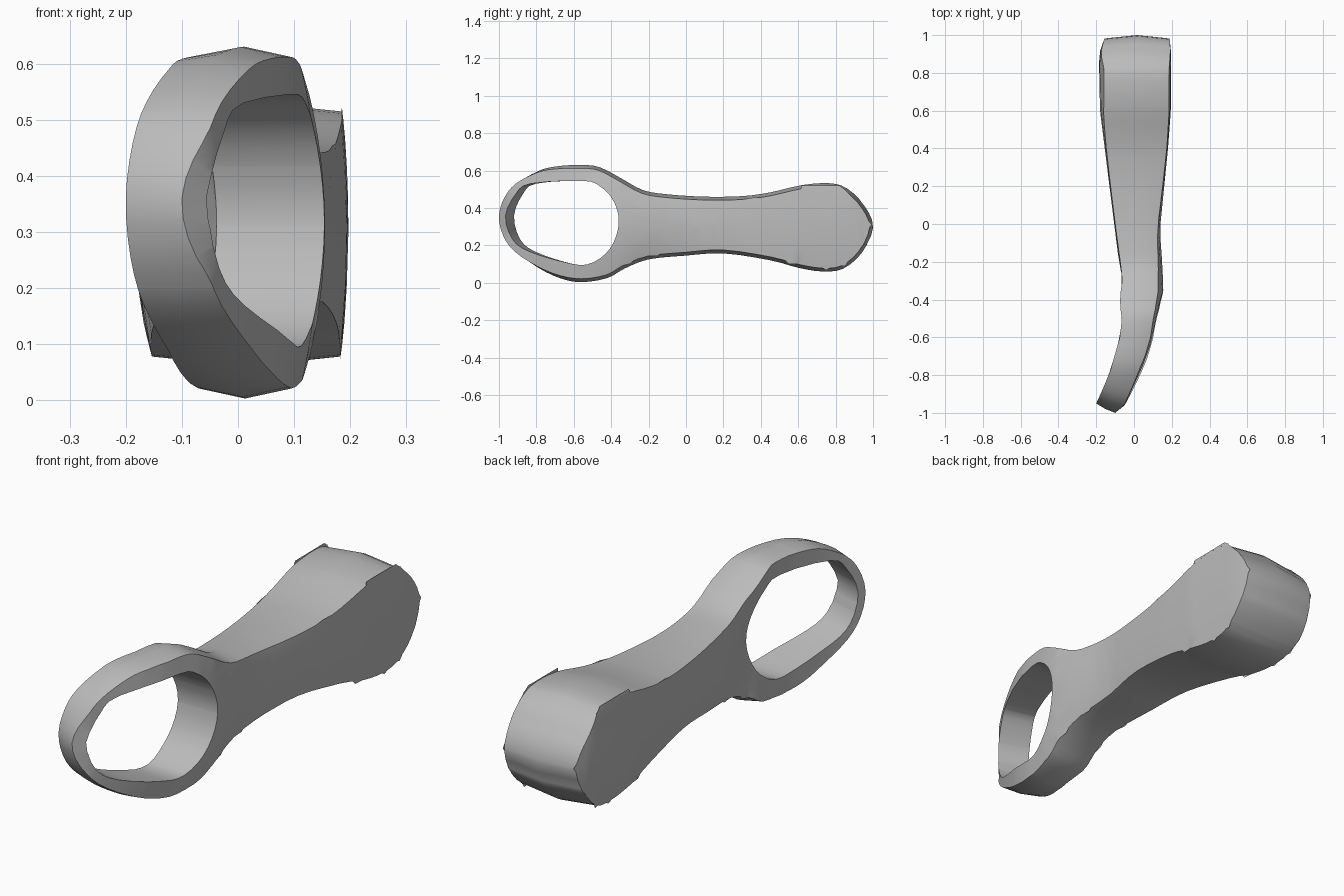
import bpy, bmesh
from mathutils import Vector

if "Cube" in bpy.data.objects:
    bpy.data.objects.remove(bpy.data.objects["Cube"])

# Silhouette of the handle and its finger hole, as (y, z)
OUTLINE = [(-1, .36), (-.97, .46), (-.91, .535), (-.8, .597), (-.7, .622), (-.56, .63),
           (-.46, .617), (-.35, .56), (-.23, .495), (-.1, .473), (.1, .46), (.3, .463),
           (.45, .483), (.62, .522), (.765, .532), (.86, .505), (.955, .41), (1, .295),
           (.94, .16), (.84, .075), (.73, .06), (.6, .08), (.45, .12), (.2, .157),
           (0, .145), (-.2, .125), (-.33, .075), (-.42, .025), (-.56, .003), (-.68, .025),
           (-.8, .08), (-.92, .165), (-.98, .255)]
HOLE = [(-.965, .36), (-.91, .475), (-.83, .53), (-.55, .545), (-.46, .515), (-.395, .45),
        (-.36, .35), (-.375, .245), (-.43, .155), (-.53, .097), (-.65, .11), (-.84, .168),
        (-.93, .235)]

# Side faces along y: (y, x at mid height, curvature towards top and bottom)
LEFT_SIDE = [(-1, -.1, 0), (-.96, -.05, .1), (-.9, -.015, .2), (-.8, .04, .3), (-.7, .085, .3),
             (-.6, .115, .3), (-.45, .145, .4), (-.35, .155, .5), (-.2, .15, .9), (-.1, .141, .8),
             (0, .14, .7), (.2, .16, .5), (.4, .18, .3), (.6, .195, .25), (.9, .197, .25),
             (1, .187, 0)]
RIGHT_SIDE = [(-1, -.2, 0), (-.9, -.16, 0), (-.8, -.125, 0), (-.7, -.1, 0), (-.6, -.075, 0),
              (-.5, -.055, -.1), (-.36, -.038, -.6), (-.27, -.065, 0), (-.2, -.08, .3),
              (0, -.105, .3), (.4, -.155, .4), (.6, -.18, .5), (.9, -.186, .6), (1, -.15, .2)]
MID_Z = .31


def smooth_loop(points, steps=3):
    """Closed Catmull-Rom curve through the points."""
    pts = [Vector(p) for p in points]
    n, out = len(pts), []
    for i in range(n):
        a, b, c, d = (pts[(i + k) % n] for k in (-1, 0, 1, 2))
        for s in range(steps):
            t = s / steps
            out.append(.5 * (2 * b + (c - a) * t + (2 * a - 5 * b + 4 * c - d) * t**2
                             + (3 * b - a - 3 * c + d) * t**3))
    return out


def side_x(table, sign, y, z):
    """Surface position of one side face."""
    y = min(max(y, -1), 1)
    for (y0, x0, k0), (y1, x1, k1) in zip(table, table[1:]):
        if y <= y1:
            t = (y - y0) / (y1 - y0)
            bulge = k0 + (k1 - k0) * t
            return x0 + (x1 - x0) * t - sign * bulge * (z - MID_Z) ** 2


# Flat sheet of the silhouette, cut into a regular grid
flat = bmesh.new()
outer_normals = {}
for pts in (smooth_loop(OUTLINE), smooth_loop(HOLE)):
    ring = [flat.verts.new((0, p.x, p.y)) for p in pts]
    for i, v in enumerate(ring):
        flat.edges.new((v, ring[(i + 1) % len(ring)]))
bmesh.ops.triangle_fill(flat, edges=flat.edges[:], use_beauty=True, normal=(1, 0, 0))
cuts = [((0, -.95 + .1 * i, 0), (0, 1, 0)) for i in range(20)]
cuts += [((0, 0, z), (0, 0, 1)) for z in (.1, .205, MID_Z, .415, .52)]
for co, no in cuts:
    bmesh.ops.bisect_plane(flat, geom=flat.verts[:] + flat.edges[:] + flat.faces[:],
                           plane_co=co, plane_no=no, dist=.0005)
slanted = [e for e in flat.edges if len(e.link_faces) == 2
           and min(abs(e.verts[0].co.y - e.verts[1].co.y),
                   abs(e.verts[0].co.z - e.verts[1].co.z)) > .0005]
bmesh.ops.dissolve_edges(flat, edges=slanted, use_verts=False)
bmesh.ops.remove_doubles(flat, verts=flat.verts[:], dist=.002)
bmesh.ops.triangulate(flat, faces=[f for f in flat.faces if len(f.verts) > 4])

# Separate the outer rim from the hole rim by walking along the boundary
rim = [e for e in flat.edges if len(e.link_faces) == 1]
outer, stack = set(), [max(flat.verts, key=lambda v: v.co.y)]
while stack:
    v = stack.pop()
    if v not in outer:
        outer.add(v)
        stack += [e.other_vert(v) for e in v.link_edges if len(e.link_faces) == 1]
normals = {v: Vector() for v in outer}
for e in rim:
    a, b = e.verts
    if a in outer:
        d = (b.co - a.co).normalized()
        n = Vector((0, d.z, -d.y))
        if n.dot((a.co + b.co) / 2 - e.link_faces[0].calc_center_median()) < 0:
            n = -n
        normals[a] += n
        normals[b] += n

# Solid: two domed sides, a ridged outer wall and a straight hole wall
bm = bmesh.new()
left, right, ridge = {}, {}, {}
for v in flat.verts:
    y, z = v.co.y, v.co.z
    lean = min(max((-.6 - y) / .4, 0), 1)
    inset = normals[v].normalized() * .018 * (1 - lean) if v in outer else Vector()
    p = v.co - inset
    xl = side_x(LEFT_SIDE, 1, p.y, p.z)
    xr = side_x(RIGHT_SIDE, -1, p.y, p.z)
    left[v] = bm.verts.new((xl, p.y, p.z))
    right[v] = bm.verts.new((xr, p.y + .05 * lean, p.z))
    if v in outer:
        ridge[v] = bm.verts.new(((xl + xr) / 2, y + .02 * lean, z))
for f in flat.faces:
    bm.faces.new([left[v] for v in f.verts])
    bm.faces.new([right[v] for v in reversed(f.verts)])
for e in rim:
    a, b = e.verts
    layers = (left, ridge, right) if a in outer else (left, right)
    for p, q in zip(layers, layers[1:]):
        bm.faces.new((p[a], p[b], q[b], q[a]))
bmesh.ops.recalc_face_normals(bm, faces=bm.faces[:])
mesh = bpy.data.meshes.new("looped_handle")
bm.to_mesh(mesh)
bm.free()
flat.free()

# Plain grey finish
grey = bpy.data.materials.new("plain_grey")
grey.use_nodes = True
grey.diffuse_color = (.5, .5, .5, 1)
grey.node_tree.nodes["Principled BSDF"].inputs["Base Color"].default_value = (.5, .5, .5, 1)
mesh.materials.append(grey)

handle = bpy.data.objects.new("looped_handle", mesh)
bpy.context.collection.objects.link(handle)
bpy.context.view_layer.objects.active = handle
handle.select_set(True)
bpy.ops.object.shade_smooth_by_angle(angle=.7)
